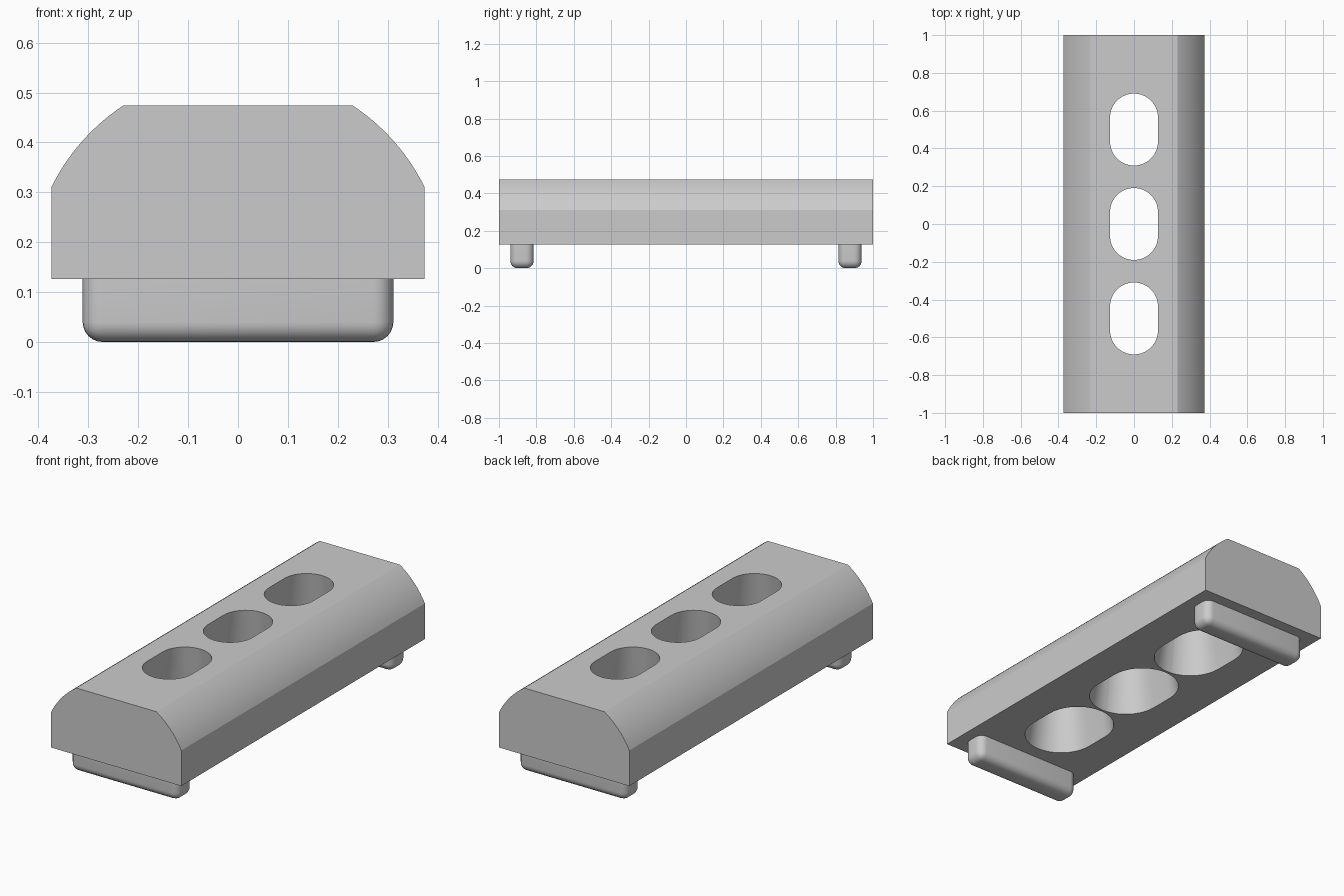
import bpy, bmesh, math
from math import sin, cos, pi

if "Cube" in bpy.data.objects:
    bpy.data.objects.remove(bpy.data.objects["Cube"])

BASE, TOP = 0.126, 0.474      # underside and top of the bar
HALF_W, FLAT = 0.374, 0.23    # half width of the bar and of its flat top
RADIUS = math.hypot(FLAT, TOP - BASE)

grey = bpy.data.materials.new("plain grey")
grey.use_nodes = True
colour = (0.6, 0.6, 0.6, 1)
grey.diffuse_color = colour
grey.node_tree.nodes["Principled BSDF"].inputs["Base Color"].default_value = colour


def make_object(name, bm):
    bmesh.ops.recalc_face_normals(bm, faces=bm.faces)
    mesh = bpy.data.meshes.new(name)
    bm.to_mesh(mesh)
    bm.free()
    mesh.materials.append(grey)
    obj = bpy.data.objects.new(name, mesh)
    bpy.context.collection.objects.link(obj)
    return obj


def loft(name, start, end):
    """Solid between two matching closed outlines."""
    bm = bmesh.new()
    a, b = ([bm.verts.new(p) for p in ring] for ring in (start, end))
    bm.faces.new(a)
    bm.faces.new(b)
    for i in range(len(a)):
        j = (i + 1) % len(a)
        bm.faces.new((a[i], a[j], b[j], b[i]))
    return make_object(name, bm)


def smooth(obj):
    bpy.ops.object.select_all(action="DESELECT")
    obj.select_set(True)
    bpy.context.view_layer.objects.active = obj
    bpy.ops.object.shade_smooth_by_angle(angle=math.radians(20))


def slot_ring(centre_y, z):
    """Rounded slot outline, wider towards the underside."""
    t = (TOP - z) / (TOP - BASE)
    r, straight, n = 0.127 + 0.053 * t, 0.0635, 20
    ring = []
    for side in (0, 1):
        for i in range(n + 1):
            a = pi * (side + i / n)
            y = centre_y + (straight if side == 0 else -straight)
            ring.append((r * cos(a), y + r * sin(a), z))
    return ring


# Bar: flat bottom and sides, arched shoulders, flat top
low = math.acos(HALF_W / RADIUS)
high = math.acos(FLAT / RADIUS)
steps = 14
arc = [low + (high - low) * i / steps for i in range(steps + 1)]
right = [(RADIUS * cos(a), BASE + RADIUS * sin(a)) for a in arc]
profile = [(HALF_W, BASE)] + right
profile += [(-x, z) for x, z in reversed(profile)]
bar = loft("bar", [(x, -1, z) for x, z in profile], [(x, 1, z) for x, z in profile])

# Three tapered slots cut through the bar
for y in (-0.5, 0, 0.5):
    cutter = loft("slot_cutter", slot_ring(y, BASE - 0.01), slot_ring(y, TOP + 0.05))
    cutter.hide_render = True
    cut = bar.modifiers.new("slot", "BOOLEAN")
    cut.operation, cut.solver, cut.object = "DIFFERENCE", "EXACT", cutter
    bpy.context.view_layer.objects.active = bar
    bpy.ops.object.modifier_apply(modifier=cut.name)
    bpy.data.objects.remove(cutter)
smooth(bar)

# Two feet with rounded corners and rounded undersides
for name, y in (("front_foot", -0.877), ("back_foot", 0.877)):
    bm = bmesh.new()
    bmesh.ops.create_cube(bm, size=1)
    for v in bm.verts:
        v.co = (v.co.x * 0.623, y + v.co.y * 0.125, (v.co.z + 0.5) * BASE)
    edges = [e for e in bm.edges if min(v.co.z for v in e.verts) < BASE / 2]
    bmesh.ops.bevel(bm, geom=edges, offset=0.04, segments=6, profile=0.5, affect="EDGES")
    smooth(make_object(name, bm))
